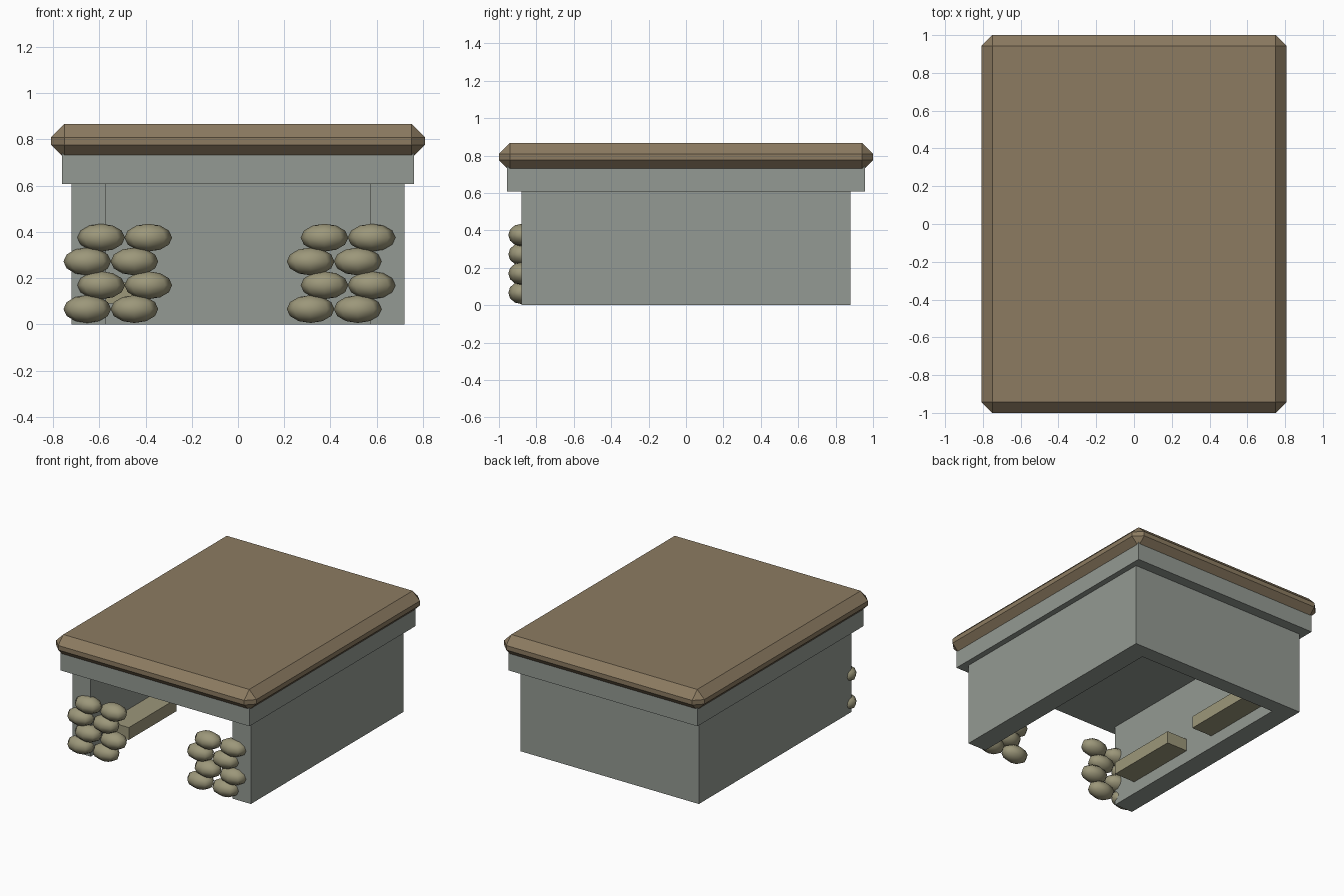
import bpy
import bmesh
from mathutils import Matrix

if "Cube" in bpy.data.objects:
    bpy.data.objects.remove(bpy.data.objects["Cube"])


def material(name, rgb):
    """Flat material from 8-bit sRGB, stored as linear values."""
    lin = [((c / 255 + 0.055) / 1.055) ** 2.4 for c in rgb]
    mat = bpy.data.materials.new(name)
    mat.use_nodes = True
    mat.diffuse_color = (*lin, 1)
    bsdf = mat.node_tree.nodes["Principled BSDF"]
    bsdf.inputs["Base Color"].default_value = (*lin, 1)
    bsdf.inputs["Roughness"].default_value = 0.9
    return mat


concrete = material("grey concrete", (148, 154, 147))
earth = material("brown earth", (140, 123, 97))
burlap = material("pale burlap", (156, 151, 122))


def add_object(name, bm, mat):
    mesh = bpy.data.meshes.new(name)
    bm.to_mesh(mesh)
    bm.free()
    mesh.materials.append(mat)
    obj = bpy.data.objects.new(name, mesh)
    bpy.context.collection.objects.link(obj)
    return obj


def box(name, low, high, mat, bevel=0):
    """Box between two corners, with optional chamfered edges."""
    size = [b - a for a, b in zip(low, high)]
    mid = [(a + b) / 2 for a, b in zip(low, high)]
    bm = bmesh.new()
    bmesh.ops.create_cube(bm, size=1, matrix=Matrix.LocRotScale(mid, None, size))
    if bevel:
        bmesh.ops.bevel(bm, geom=bm.edges[:], offset=bevel, segments=1,
                        affect='EDGES', profile=0.5)
    return add_object(name, bm, mat)


def sandbag(name, centre):
    """Low-poly squashed sphere."""
    bm = bmesh.new()
    bmesh.ops.create_uvsphere(
        bm, u_segments=8, v_segments=6, radius=1,
        matrix=Matrix.LocRotScale(centre, None, (0.103, 0.07, 0.06)))
    for face in bm.faces:
        face.smooth = True
    return add_object(name, bm, burlap)


# Shell: open front and no floor
X, Y, INNER, BACK, TOP = 0.72, 0.88, 0.572, 0.77, 0.607
box("left_wall", (INNER, -Y, 0), (X, BACK, TOP), concrete)
box("right_wall", (-X, -Y, 0), (-INNER, BACK, TOP), concrete)
box("back_wall", (-X, BACK, 0), (X, Y, TOP), concrete)

# Roof: overhanging slab with a chamfered cover
box("roof_slab", (-0.762, -0.956, TOP), (0.762, 0.956, 0.75), concrete)
box("roof_cover", (-0.808, -1, 0.718), (0.808, 1, 0.867), earth, bevel=0.058)

# Benches along the inside of the right wall
for label, y in (("front", -0.405), ("back", 0.405)):
    box(label + "_bench", (-INNER, y - 0.275, 0.09), (-0.405, y + 0.275, 0.18), burlap)

# Staggered sandbag piles on either side of the entrance
for side, start in (("right", -0.652), ("left", 0.314)):
    for row in range(4):
        for col in range(2):
            x = start + 0.204 * col + 0.06 * (row % 2)
            sandbag(f"{side}_sandbag_{row}_{col}", (x, -Y, 0.066 + 0.103 * row))
